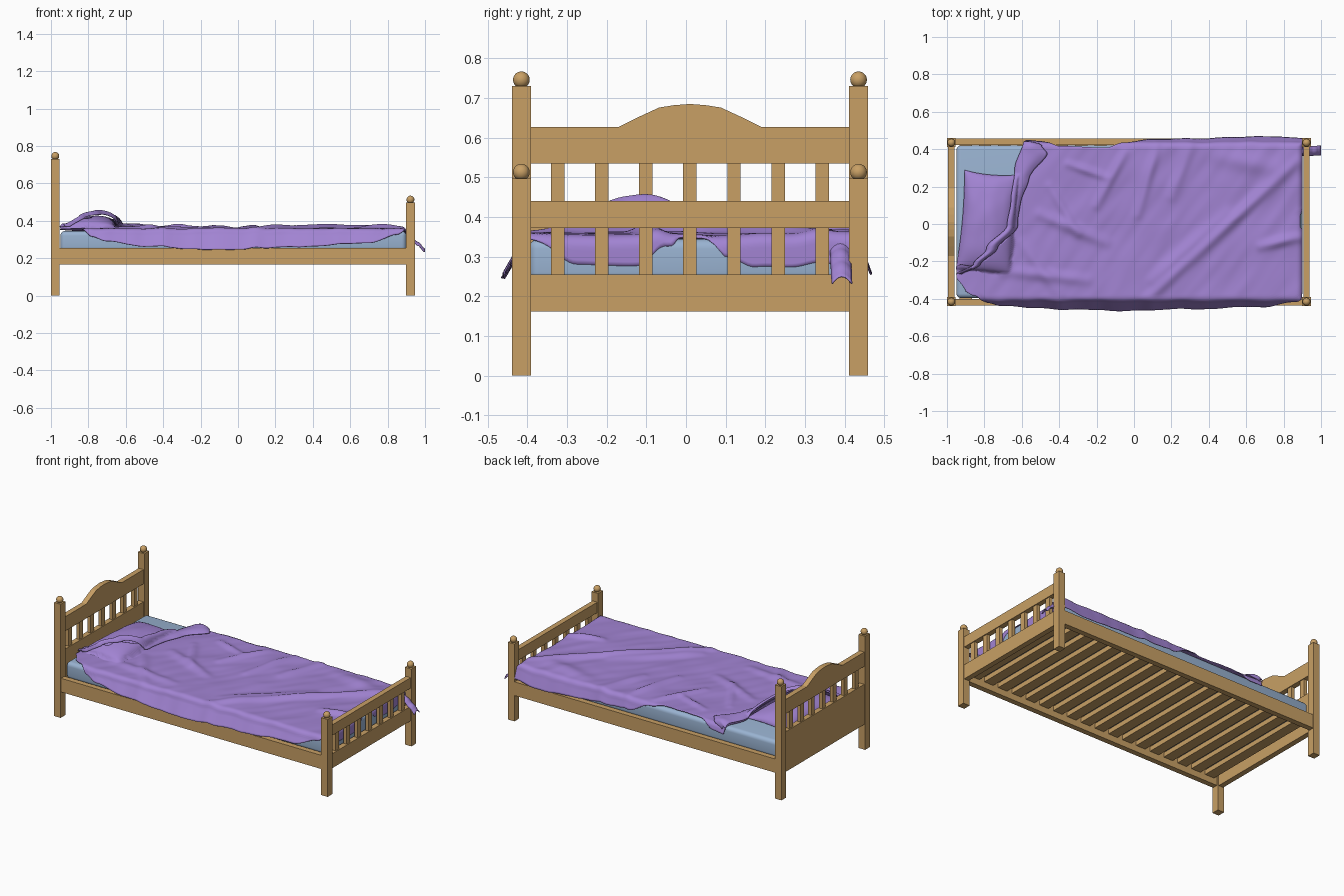
import bpy, bmesh, math
from mathutils import Vector, noise

if "Cube" in bpy.data.objects:
    bpy.data.objects.remove(bpy.data.objects["Cube"])


def material(name, rgb):
    m = bpy.data.materials.new(name)
    m.diffuse_color = (*rgb, 1)
    m.use_nodes = True
    m.node_tree.nodes["Principled BSDF"].inputs["Base Color"].default_value = m.diffuse_color
    return m


WOOD = material("wood", (0.58, 0.35, 0.13))
BLUE = material("mattress_blue", (0.32, 0.45, 0.64))
PURPLE = material("bedding_purple", (0.36, 0.23, 0.65))


def finish(name, bm, mat, smooth=False):
    bmesh.ops.recalc_face_normals(bm, faces=bm.faces)
    me = bpy.data.meshes.new(name)
    bm.to_mesh(me)
    bm.free()
    me.materials.append(mat)
    ob = bpy.data.objects.new(name, me)
    bpy.context.collection.objects.link(ob)
    for p in me.polygons:
        p.use_smooth = smooth
    return ob


def box(name, x, y, z, mat=WOOD):
    bm = bmesh.new()
    bmesh.ops.create_cube(bm, size=1)
    for v in bm.verts:
        v.co = [a + (c + 0.5) * (b - a) for c, (a, b) in zip(v.co, (x, y, z))]
    return finish(name, bm, mat)


def sheet(name, fn, nu, nv, mat, thick=0.004):
    """Smooth surface sampled from fn(u, v) on the unit square."""
    bm = bmesh.new()
    g = [[bm.verts.new(fn(i / nu, j / nv)) for j in range(nv + 1)] for i in range(nu + 1)]
    for i in range(nu):
        for j in range(nv):
            bm.faces.new((g[i][j], g[i + 1][j], g[i + 1][j + 1], g[i][j + 1]))
    ob = finish(name, bm, mat, True)
    if thick:
        s = ob.modifiers.new("thickness", 'SOLIDIFY')
        s.thickness, s.offset = thick, 0
    return ob


def curve(pts, t):
    """Eased interpolation through (t, value) pairs."""
    if t <= pts[0][0]:
        return pts[0][1]
    for (a, p), (b, q) in zip(pts, pts[1:]):
        if t <= b:
            k = (t - a) / (b - a)
            return p + (q - p) * k * k * (3 - 2 * k)
    return pts[-1][1]


# posts with ball finials
YC = 0.01
for end, x, h in (("head", -0.977, 0.73), ("foot", 0.922, 0.497)):
    for side, y in (("front", -0.415), ("back", 0.435)):
        box(f"{end}_{side}_post", (x - 0.023, x + 0.023), (y - 0.024, y + 0.024), (0, h))
        bm = bmesh.new()
        bmesh.ops.create_uvsphere(bm, u_segments=24, v_segments=14, radius=0.021)
        bmesh.ops.translate(bm, verts=bm.verts, vec=(x, y, h + 0.016))
        finish(f"{end}_{side}_finial", bm, WOOD, True)

# side rails and cross slats under the mattress
box("front_side_rail", (-0.96, 0.905), (-0.435, -0.4), (0.165, 0.253))
box("back_side_rail", (-0.96, 0.905), (0.422, 0.457), (0.165, 0.253))
for i in range(18):
    x = -0.9 + i * 0.103
    box(f"base_slat_{i}", (x - 0.033, x + 0.033), (-0.402, 0.424), (0.205, 0.235))

# end boards and their upright bars
HX, FX, SPAN = (-0.994, -0.96), (0.905, 0.939), (-0.395, 0.415)
box("foot_lower_rail", FX, SPAN, (0.162, 0.255))
box("foot_top_rail", FX, SPAN, (0.372, 0.44))
box("head_lower_panel", HX, SPAN, (0.162, 0.42))
for i in range(7):
    y = YC + (i - 3) * 0.111
    box(f"foot_bar_{i}", (0.911, 0.933), (y - 0.017, y + 0.017), (0.25, 0.377))
    box(f"head_bar_{i}", (-0.988, -0.966), (y - 0.017, y + 0.017), (0.415, 0.54))

# arched headboard top rail
arch = [(0.18, 0.627), (0.13, 0.652), (0.078, 0.676), (0.04, 0.682)]
prof = [(SPAN[0], 0.535), (SPAN[0], 0.627)] + [(YC - a, z) for a, z in arch] + [(YC, 0.685)]
prof += [(YC + a, z) for a, z in reversed(arch)] + [(SPAN[1], 0.627), (SPAN[1], 0.535)]
bm = bmesh.new()
f = bm.faces.new([bm.verts.new((HX[0], y, z)) for y, z in prof])
ext = bmesh.ops.extrude_face_region(bm, geom=[f])["geom"]
bmesh.ops.translate(bm, vec=(HX[1] - HX[0], 0, 0),
                    verts=[v for v in ext if isinstance(v, bmesh.types.BMVert)])
finish("head_top_rail", bm, WOOD)

# mattress
mattress = box("mattress", (-0.95, 0.9), (-0.396, 0.42), (0.236, 0.345), BLUE)
b = mattress.modifiers.new("round", 'BEVEL')
b.width, b.segments = 0.025, 5
for p in mattress.data.polygons:
    p.use_smooth = True

# pillow: plump sheet pair in a slightly turned rectangle
PC, PH, PA = Vector((-0.785, 0.012)), (0.145, 0.265), math.radians(-5)
CA, SA = math.cos(PA), math.sin(PA)


def plump(a, b):
    return max(0, (1 - a * a) * (1 - b * b)) ** 0.45


def pillow_point(a, b, up):
    x = a * PH[0] * (1 - 0.08 * (1 - b * b))
    y = b * PH[1] * (1 - 0.05 * (1 - a * a))
    z = 0.352 + (0.072 if up else -0.008) * plump(a, b)
    if up:
        z += 0.006 * plump(a, b) * noise.noise((x * 14, y * 9, 3))
    return (PC.x + x * CA - y * SA, PC.y + x * SA + y * CA, z)


for n, up in (("pillow_top", True), ("pillow_underside", False)):
    sheet(n, lambda u, v: pillow_point(-math.cos(u * math.pi), -math.cos(v * math.pi), up),
          30, 40, PURPLE, 0)

# blanket folds: start, end, height, width
FOLDS = [((0.9, 0.36), (0.05, -0.42), 0.022, 0.03), ((0.5, 0.06), (0.1, -0.3), 0.012, 0.03),
         ((0.88, -0.07), (0.68, -0.12), 0.02, 0.025), ((-0.05, 0.38), (-0.2, 0.1), 0.016, 0.025),
         ((0.12, 0.4), (0.02, 0.05), 0.014, 0.025), ((0.3, 0.4), (0.2, 0.15), 0.014, 0.03),
         ((-0.35, 0.32), (-0.15, 0.25), 0.014, 0.02), ((-0.5, 0.05), (-0.15, -0.1), 0.016, 0.03),
         ((-0.7, -0.25), (-0.25, -0.3), 0.014, 0.03), ((-0.45, 0.2), (-0.3, -0.05), 0.012, 0.025),
         ((0.45, 0.36), (0.75, 0.3), 0.016, 0.05), ((-0.6, -0.1), (-0.4, -0.38), 0.012, 0.03)]


def top_z(x, y):
    z = 0.357 + 0.007 * noise.noise((x * 5, y * 5, 0)) + 0.004 * noise.noise((x * 13 - y * 9, y * 5, 7))
    p = Vector((x, y))
    for a, c, h, w in FOLDS:
        a, c = Vector(a), Vector(c)
        t = (p - a).dot(c - a) / (c - a).length_squared
        k = min(1, max(0, t))
        d = (p - a - (c - a) * k).length
        z += h * math.exp(-(d / w) ** 2) * (0.5 + 0.5 * math.sin(math.pi * k))
    dx, dy = x - PC.x, y - PC.y
    a, c = (dx * CA + dy * SA) / PH[0], (dy * CA - dx * SA) / PH[1]
    if abs(a) < 1 and abs(c) < 1:
        z = max(z, 0.362 + 0.076 * plump(a, c))
    return max(z, 0.35)


def hang(d, flare, r=0.03):
    """Cloth length d past an edge -> (outward, downward)."""
    if d <= 0:
        return 0, 0
    a = min(d / r, math.pi / 2)
    rest = max(0, d - r * math.pi / 2)
    return r * math.sin(a) + rest * flare, r * (1 - math.cos(a)) + rest * math.sqrt(1 - flare ** 2)


HEAD = [(0, -0.9), (0.06, -0.95), (0.13, -0.95), (0.2, -0.85), (0.3, -0.78), (0.45, -0.67),
        (0.6, -0.65), (0.8, -0.63), (1, -0.58)]
FOOT = [(0, 0.9), (0.12, 0.96), (0.3, 0.965), (0.38, 0.92), (0.43, 0.89), (0.49, 0.89),
        (0.54, 0.94), (0.62, 0.97), (0.9, 0.97), (1, 0.95)]
FRONT = [(-0.95, -0.05), (-0.85, 0), (-0.78, 0.06), (-0.7, 0.09), (-0.5, 0.12), (-0.1, 0.145),
         (0.3, 0.125), (0.7, 0.1), (0.85, 0.05), (0.93, 0)]
BACK = [(-0.6, 0.07), (-0.5, 0.06), (-0.4, 0.01), (-0.15, 0), (-0.05, 0.03), (0.1, 0.09),
        (0.5, 0.11), (0.7, 0.125), (0.9, 0.11)]
Y0, Y1, X1 = -0.385, 0.408, 0.87


def drape(x, y, lift=0):
    ox, fx = hang(x - X1, 0)
    of, ff = hang(Y0 - y, 0.5)
    ob, fb = hang(y - Y1, 0.35)
    cx, cy = min(x, X1), min(max(y, Y0), Y1)
    ripple = 0.006 * noise.noise((x * 9, y * 3, 5)) * min(1, (of + ob) / 0.03)
    return (cx + ox, cy - of + ob + ripple, top_z(cx, cy) + lift - max(fx, ff, fb))


def blanket_point(u, v):
    x0 = curve(HEAD, v)
    x = x0 + (curve(FOOT, v) - x0) * u
    y0, y1 = Y0 - curve(FRONT, x), Y1 + curve(BACK, x)
    return drape(x, y0 + (y1 - y0) * v)


sheet("blanket", blanket_point, 170, 90, PURPLE)

# turned-back edge of the blanket near the pillow
FLAP = [(0, 0.03), (0.25, 0.06), (0.5, 0.05), (0.7, 0.08), (0.88, 0.15), (0.95, 0.1), (1, 0.02)]


def flap_point(u, v):
    t = 0.14 + 0.86 * v
    y = Y0 + (Y1 + 0.05 - Y0) * t
    return drape(curve(HEAD, t) - 0.008 + curve(FLAP, v) * u, y,
                 0.004 + 0.024 * math.sin(math.pi * (0.1 + 0.8 * u)))


sheet("blanket_turned_edge", flap_point, 12, 60, PURPLE)

# blanket corner poking out past the foot bars
TAIL = [(0, 0.345), (0.35, 0.318), (0.7, 0.285), (1, 0.25)]
sheet("blanket_tail", lambda u, v: (0.88 + 0.118 * u, 0.363 + 0.05 * v + 0.005 * u,
                                    curve(TAIL, u) - 0.018 * abs(2 * v - 1) ** 2), 12, 8, PURPLE)
